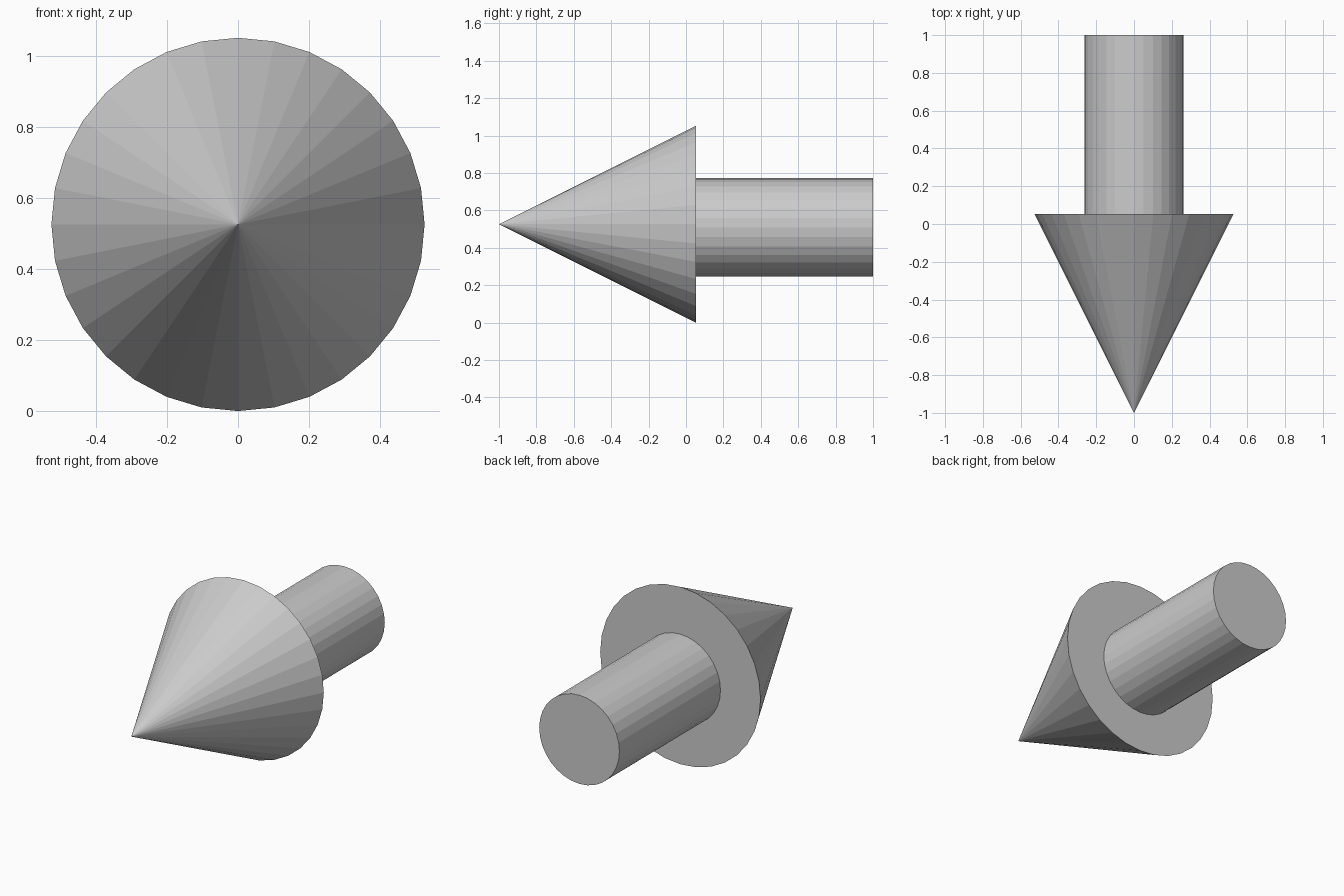
import bpy
from math import pi

if "Cube" in bpy.data.objects:
    bpy.data.objects.remove(bpy.data.objects["Cube"])

R = 0.5263          # head radius; the head is twice as long as its radius
BASE_Y = -1 + 2 * R  # flat back face of the head
ALONG_Y = (pi / 2, 0, 0)


def finish(name):
    obj = bpy.context.object
    obj.name = obj.data.name = name
    bpy.ops.object.transform_apply(location=False, rotation=True, scale=True)
    bpy.ops.object.shade_flat()


# Pointed head, tip facing the front
bpy.ops.mesh.primitive_cone_add(vertices=32, radius1=R, radius2=0, depth=2 * R,
                                location=(0, -1 + R, R), rotation=ALONG_Y)
finish("arrow_head")

# Round shaft, set slightly below the head's axis and sunk a little into it
start = BASE_Y - 0.1
bpy.ops.mesh.primitive_cylinder_add(vertices=32, radius=R / 2, depth=1 - start,
                                    location=(0, (1 + start) / 2, 0.509), rotation=ALONG_Y)
finish("arrow_shaft")
